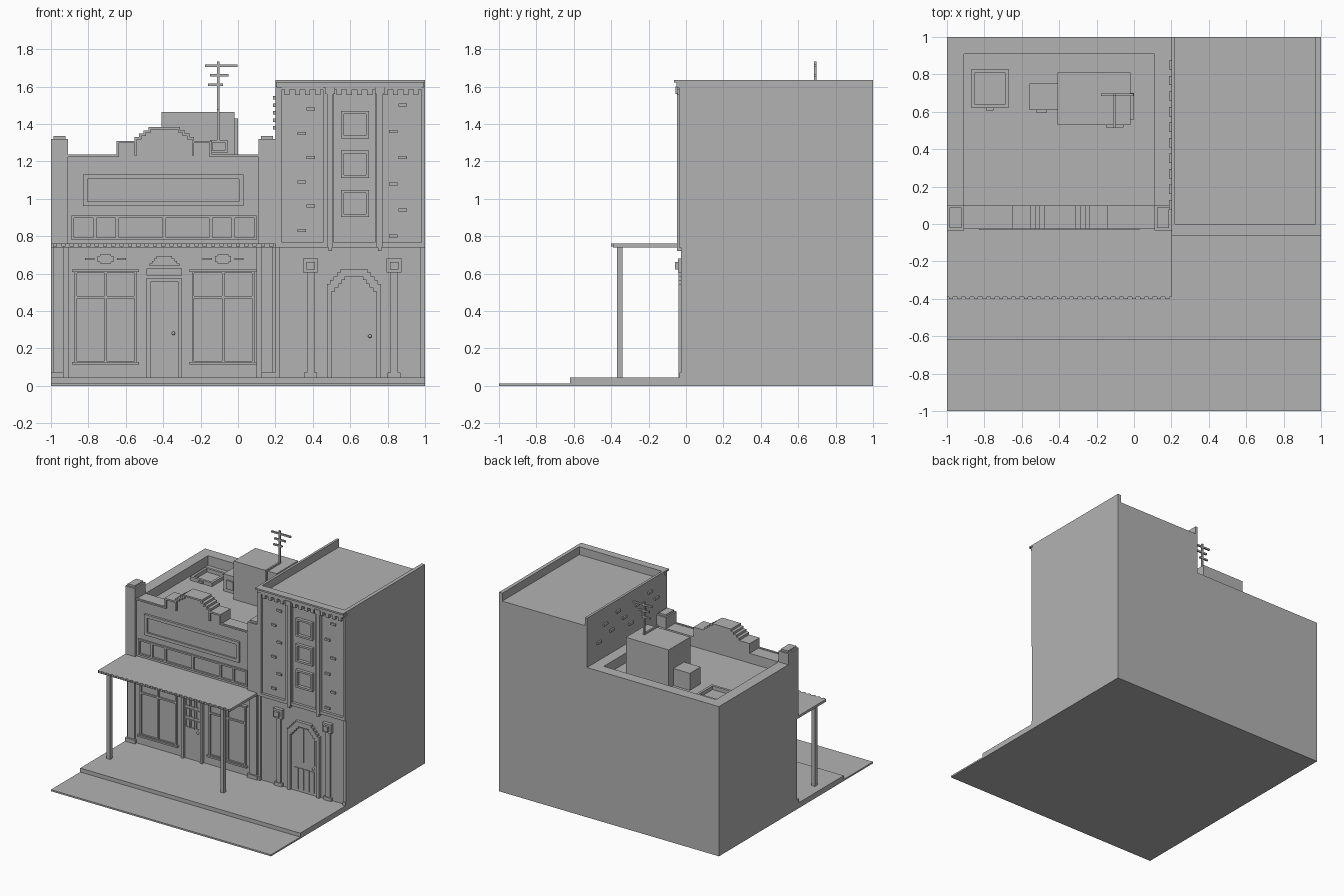
import bpy, bmesh

old = bpy.data.objects.get("Cube")
if old:
    bpy.data.objects.remove(old, do_unlink=True)

grey = bpy.data.materials.new("plain grey")
grey.use_nodes = True
grey.diffuse_color = (.45, .45, .45, 1)
grey.node_tree.nodes["Principled BSDF"].inputs["Base Color"].default_value = grey.diffuse_color

# Main planes of the building
LEFT, SPLIT, RIGHT = -1, .2, 1
FRONT, BACK, WALL = -1, 1, -.015
KERB, GROUND, STOREY = .013, .045, .74
ROOF, RIM, TOWER_ROOF, TOWER_TOP = 1.15, 1.23, 1.57, 1.635
PIER, PARAPET = .09, .1          # pier width, parapet depth
FINE, SLIM, BOLD = .006, .013, .025   # relief depths and bar widths
MIRROR = (-1, 1)


def finish(name, bm):
    mesh = bpy.data.meshes.new(name)
    bm.to_mesh(mesh)
    bm.free()
    mesh.materials.append(grey)
    obj = bpy.data.objects.new(name, mesh)
    bpy.context.collection.objects.link(obj)


def boxes(name, *items):
    """One object from boxes given as x, y and z ranges."""
    bm = bmesh.new()
    for item in items:
        for v in bmesh.ops.create_cube(bm)["verts"]:
            for axis in range(3):
                v.co[axis] = item[axis][v.co[axis] > 0]
    finish(name, bm)


def around(middle, width):
    """Range of a given width about a middle."""
    return middle - width / 2, middle + width / 2


def inset(span, amount):
    return span[0] + amount, span[1] - amount


def relief(xs, zs, out, base=WALL):
    """Box standing out from a front wall."""
    return xs, (base - out, base + FINE / 2), zs


def frame(xs, zs, bar, out, base=WALL):
    """Four bars forming a rectangular frame on a front wall."""
    inner = inset(zs, bar)
    return [relief(xs, (zs[0], inner[0]), out, base), relief(xs, (inner[1], zs[1]), out, base),
            relief((xs[0], xs[0] + bar), inner, out, base),
            relief((xs[1] - bar, xs[1]), inner, out, base)]


def prism(name, profile, y0, y1):
    """Extrude an outline of x and z along y."""
    bm = bmesh.new()
    face = bm.faces.new([bm.verts.new((x, y0, z)) for x, z in profile])
    for part in bmesh.ops.extrude_face_region(bm, geom=[face])["geom"]:
        if isinstance(part, bmesh.types.BMVert):
            part.co.y = y1
    bmesh.ops.recalc_face_normals(bm, faces=bm.faces)
    finish(name, bm)


def stairs(middle, base, half, shoulder, run, rise, count):
    """Symmetrical stepped outline, right foot to left foot."""
    side, low = [], base
    for i in range(count):
        high = shoulder + i * rise
        side += [(half - i * run, low), (half - i * run, high)]
        low = high
    return [(middle + w, z) for w, z in side] + [(middle - w, z) for w, z in reversed(side)]


def band(name, outer, inner, out):
    """Raised strip between two stepped outlines."""
    prism(name, outer + inner[::-1], WALL - out, WALL + FINE / 2)


def knob(name, x, z):
    bm = bmesh.new()
    bmesh.ops.create_uvsphere(bm, u_segments=10, v_segments=6, radius=.01)
    bmesh.ops.translate(bm, verts=bm.verts, vec=(x, WALL - SLIM, z))
    finish(name, bm)


# Ground
boxes("street", ((LEFT, RIGHT), (FRONT, BACK), (0, KERB)))
boxes("sidewalk", ((LEFT, RIGHT), (-.62, BACK), (KERB, GROUND)))

# Shop body with sunken roof
boxes("shop_body", ((LEFT, SPLIT), (WALL, BACK), (GROUND, ROOF)))
shop = (LEFT, SPLIT)
opening = inset(shop, PIER)
rim = (ROOF, RIM)
boxes("shop_roof_rim", ((LEFT, opening[0]), (WALL, BACK), rim), ((opening[1], SPLIT), (WALL, BACK), rim),
      (opening, (BACK - PIER, BACK), rim), (opening, (WALL, PARAPET), rim))

# Stepped shop parapet with raised coping
shop_mid = sum(shop) / 2 + FINE
shoulders, crown = (shop_mid, RIM, .255, 1.31), (shop_mid, RIM, .16, 1.33, BOLD, .018, 4)
prism("parapet_shoulders", stairs(*shoulders, 0, 0, 1), WALL, PARAPET)
prism("parapet_crown", stairs(*crown), WALL, PARAPET)
band("crown_coping", stairs(*crown), [(x - SLIM if x > shop_mid else x + SLIM, z - SLIM if z > RIM else z)
                                      for x, z in stairs(*crown)], SLIM)
for side in MIRROR:
    outer, inner = shop_mid + side * .255, shop_mid + side * .15
    end = opening[side > 0]
    boxes("shoulder_coping", relief(sorted((outer, inner)), (1.297, 1.31), SLIM),
          relief(sorted((outer, outer - side * SLIM)), (RIM, 1.297), SLIM),
          relief(sorted((outer - side * SLIM, end)), (RIM - FINE, RIM + FINE), SLIM))

# Shop corner piers
for x in (LEFT, SPLIT - PIER):
    pier = (x, x + PIER)
    boxes("shop_pier", (pier, (-.035, PARAPET), (STOREY, 1.32)),
          (inset(pier, SLIM), inset((-.035, PARAPET), SLIM), (1.32, 1.335)),
          relief(pier, (GROUND, .075), BOLD), relief(inset(pier, SLIM), (GROUND, STOREY), SLIM))

# Sign board and upper window band
sign, sign_z = (-.83, .03), (.96, 1.13)
boxes("blank_sign", *frame(sign, sign_z, BOLD, .018), relief(inset(sign, BOLD), inset(sign_z, BOLD), FINE))
upper, upper_z = (-.89, .1), (.78, .91)
boxes("window_band", *frame(upper, upper_z, SLIM, SLIM),
      *[relief(around(sum(upper) / 2 + side * away, .018), inset(upper_z, SLIM), SLIM)
        for side in MIRROR for away in (0, .25, .37)])

# Awning with a toothed front edge and two posts
edge, teeth = -.39, 27
pitch = (SPLIT - LEFT) / teeth
awning_z = (STOREY, STOREY + .02)
boxes("awning", (shop, (edge, WALL), awning_z))
boxes("awning_teeth", *[(around(LEFT + (i + .5) * pitch, pitch / 2), around(edge, .02),
                         (STOREY + FINE, awning_z[1])) for i in range(teeth)])
boxes("awning_posts", *[(around(x, .03), around(-.354, .03), (GROUND, STOREY)) for x in (-.92, .113)])

# Shop windows with a plaque above each
for side in MIRROR:
    mid = shop_mid + side * .314
    width = around(mid, .36)
    pane = inset(width, SLIM)
    pane_z = (.12, .615)
    boxes("shop_window", *frame(pane, pane_z, SLIM, SLIM), relief(around(mid, SLIM), pane_z, SLIM),
          relief(pane, around(.473, SLIM), SLIM), *[relief(width, around(z, SLIM), BOLD) for z in pane_z])
    boxes("window_plaque", relief(around(mid, .085), around(.678, .034), SLIM),
          relief(around(mid, .06), around(.678, .05), SLIM),
          *[relief(around(mid + s * .085, .05), around(.678, SLIM), SLIM) for s in MIRROR])

# Shop door
door_z = (GROUND, .575)
jambs = around(shop_mid, .19)
leaf = inset(jambs, .02)
boxes("shop_door_frame", relief(jambs, (.555, .575), BOLD), relief(jambs, (.59, .627), BOLD),
      *[relief(around(shop_mid + s * .085, .02), door_z, BOLD) for s in MIRROR])
boxes("shop_door", relief(leaf, door_z, FINE))
boxes("door_panes", *[bar for column in range(3) for row in range(3)
                      for bar in frame(around(shop_mid + (column - 1) * .048, .038),
                                       around(.337 + row * .088, .07), FINE, SLIM)])
prism("door_pediment", stairs(shop_mid, .64, .08, .655, SLIM, SLIM, 4), WALL - SLIM, WALL)
knob("shop_door_knob", -.345, .28)

# Roof hatch
hatch, hatch_y = around(-.77, .2), around(.725, .21)
hatch_z = (ROOF, ROOF + .03)
boxes("roof_hatch", *[(around(x, .02), hatch_y, hatch_z) for x in inset(hatch, .01)],
      *[(hatch, around(y, .02), hatch_z) for y in inset(hatch_y, .01)],
      (around(-.77, .04), around(hatch_y[0], BOLD), around(ROOF + SLIM, SLIM)))

# Equipment house and the units beside it
house, house_y, house_top = (-.41, -.02), (.53, .81), 1.465
unit_y = around(.68, .14)
boxes("roof_house", (house, house_y, (ROOF, house_top)))
boxes("roof_side_unit", ((-.56, house[0]), unit_y, (ROOF, 1.29)),
      relief(around(-.495, .06), around(1.215, .07), SLIM, unit_y[0]))
boxes("roof_side_panel", ((house[1], 0), around(.63, .14), (ROOF, 1.43)))
boxes("house_window", *frame(around(-.103, .095), around(1.28, .07), SLIM, SLIM, house_y[0]))

# Aerial with a bent cable pipe and three crossbars
pole, pole_y, bend_y = around(-.105, SLIM), around(.69, SLIM), around(.52, SLIM)
elbow = around(house_top + FINE, SLIM)
boxes("aerial", (pole, bend_y, (1.31, elbow[1])), (pole, (bend_y[0], pole_y[1]), elbow),
      (pole, pole_y, (house_top, 1.735)),
      *[(around(x, length), pole_y, around(1.61 + i * .05, SLIM))
        for i, (x, length) in enumerate([(-.12, .08), (-.1, .1), (-.09, .175)])])

# Tower body, roof parapet open at the back
tower = (SPLIT, RIGHT)
curb = (TOWER_ROOF, TOWER_TOP)
boxes("tower_body", (tower, (WALL, BACK), (GROUND, TOWER_ROOF)))
boxes("tower_parapet", ((SPLIT, SPLIT + .02), (0, BACK), curb), ((RIGHT - .03, RIGHT), (0, BACK), curb),
      (tower, (WALL, 0), curb))
boxes("tower_cornice", relief(tower, (TOWER_TOP - SLIM, TOWER_TOP), .05),
      relief(inset(tower, FINE), (1.595, 1.625), .035))

# Tower upper facade: raised frame between bays, hanging columns, corbels
bays = [around(x, .22) for x in (.345, .622, .87)]
edges = [SPLIT, *bays[0], *bays[1], *bays[2], RIGHT]
boxes("tower_frame", relief(tower, (STOREY, STOREY + BOLD), .022),
      *[relief(edges[i:i + 2], (STOREY + BOLD, 1.6), .022) for i in range(0, len(edges), 2)])
for side in MIRROR:
    x = .625 + side * .132
    boxes("hanging_column", relief(around(x, .032), (STOREY, 1.56), .033),
          relief(around(x, .018), (STOREY - .02, STOREY), .033), relief(around(x, .05), (1.56, 1.6), .04))
for bay in bays:
    gap = (bay[1] - bay[0]) / 4
    boxes("corbels", relief(bay, (1.585, 1.6), .03),
          *[relief(around(bay[0] + (i + .5) * gap, gap / 2), (1.555, 1.59), .03) for i in range(4)])

# Tower windows
for row in range(3):
    boxes("tower_window", *frame(around(.625, .15), around(.975 + row * .21, .146), .016, BOLD))

# Loose bricks in the outer bays and on the tower's side
boxes("front_bricks", *[relief(around(x + (i % 2) * .05, .045), around(z + i * step, .016), SLIM)
                        for x, z, step in ((.34, .83, .13), (.83, .8, .14)) for i in range(6)])
boxes("side_bricks", *[((SPLIT - SLIM, SPLIT), around(.85 - i * .083, .05),
                        around(1.38 + (i * 3 % 5) * .04, .018)) for i in range(10)])

# Tower ground floor: edge strips and pilasters with square capitals
foot = (GROUND, .072)
for strip in ((SPLIT, SPLIT + BOLD), (RIGHT - BOLD, RIGHT)):
    boxes("tower_edge_strip", relief(strip, (GROUND, STOREY), SLIM), relief(strip, foot, .02))
for x in (.388, .835):
    boxes("tower_pilaster", relief(around(x, .07), foot, .02), relief(around(x, .04), (GROUND, .605), SLIM),
          relief(around(x, .08), (.605, .68), .028), relief(around(x, .045), around(.643, .04), .045))

# Tower door under a stepped arch
door_mid = .62
inner = stairs(door_mid, GROUND, .12, .505, .018, .02, 5)
band("tower_door_arch", stairs(door_mid, GROUND, .145, .545, .018, .02, 5), inner, BOLD)
prism("tower_door", inner, WALL - FINE, WALL)
for side in MIRROR:
    pane = [(FINE, .29), (.095, .29), (.095, .53), (.05, .575), (FINE, .575)]
    prism("tower_door_pane", [(door_mid + side * x, z) for x, z in pane], WALL - SLIM, WALL)
    boxes("tower_door_slats", *[relief(around(door_mid + side * x, .036), (.065, .24), SLIM)
                                for x in (BOLD, .073)])
knob("tower_door_knob", .705, .265)
